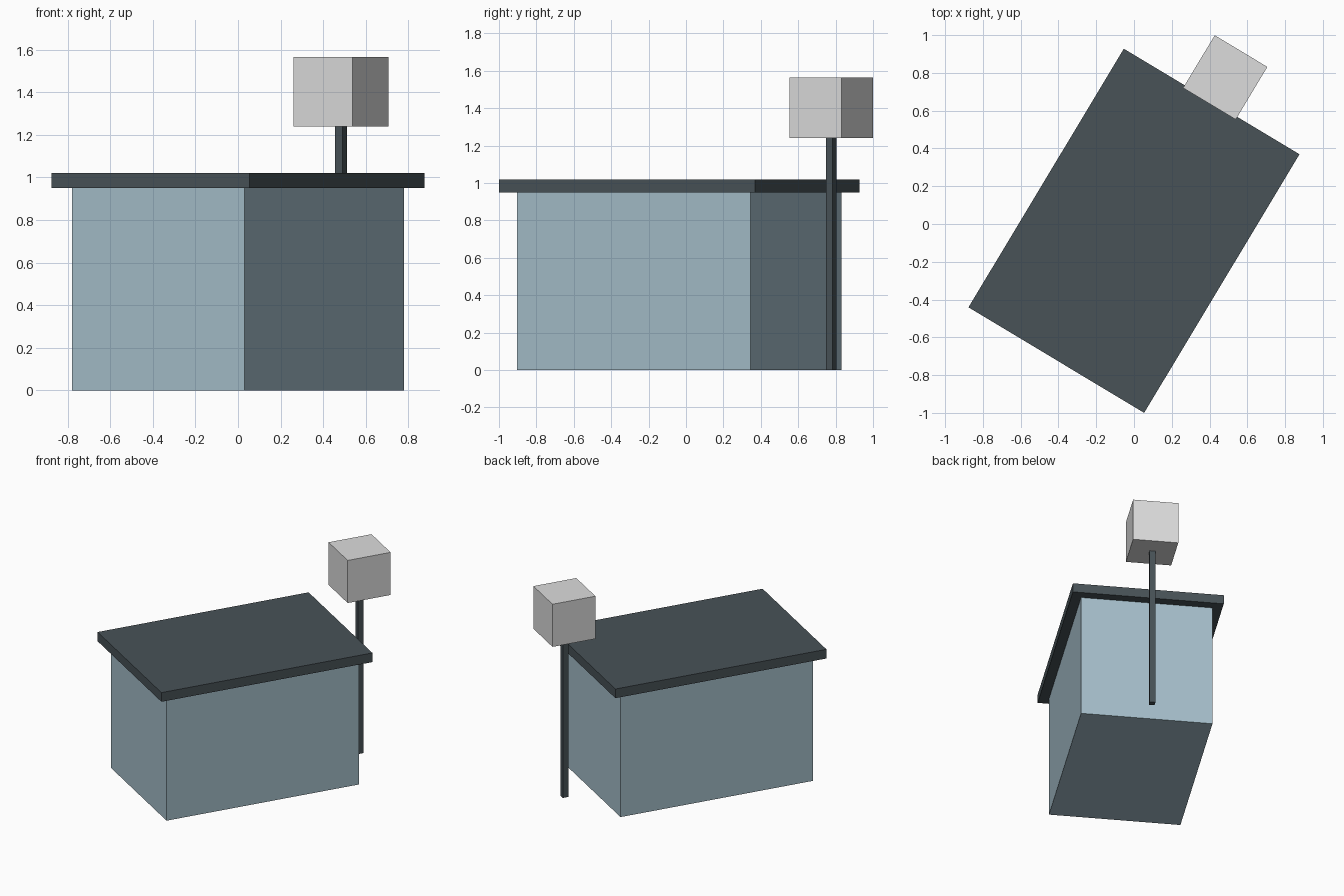
import bpy
import bmesh
from math import radians
from mathutils import Matrix

if "Cube" in bpy.data.objects:
    bpy.data.objects.remove(bpy.data.objects["Cube"], do_unlink=True)

TURN = Matrix.Rotation(radians(-31), 4, "Z")


def linear(v):
    v /= 255
    return v / 12.92 if v <= 0.04045 else ((v + 0.055) / 1.055) ** 2.4


def material(name, *rgb):
    color = [linear(v) for v in rgb] + [1]
    mat = bpy.data.materials.new(name)
    mat.use_nodes = True
    mat.diffuse_color = color
    mat.node_tree.nodes["Principled BSDF"].inputs["Base Color"].default_value = color
    return mat


def block(name, center, size, bottom, top, mat):
    """Box of the given footprint between two heights, turned with the building."""
    bm = bmesh.new()
    bmesh.ops.create_cube(bm, size=1)
    bmesh.ops.scale(bm, vec=(*size, top - bottom), verts=bm.verts)
    mesh = bpy.data.meshes.new(name)
    bm.to_mesh(mesh)
    bm.free()
    mesh.materials.append(mat)
    obj = bpy.data.objects.new(name, mesh)
    obj.matrix_world = Matrix.Translation((*center, (bottom + top) / 2)) @ TURN
    bpy.context.collection.objects.link(obj)
    return obj


wall_blue = material("pale blue grey", 165, 190, 202)
slate = material("dark slate", 72, 82, 87)
light_grey = material("light grey", 220, 220, 220)

HOUSE = (0, -0.036)
SIGN = (0.483, 0.776)

# Building with an overhanging flat roof
block("walls", HOUSE, (0.945, 1.457), 0, 0.95, wall_blue)
block("roof", HOUSE, (1.085, 1.597), 0.95, 1.02, slate)

# Cube sign on a thin post behind the building
block("sign_post", SIGN, (0.041, 0.041), 0, 1.24, slate)
block("sign_box", SIGN, (0.325, 0.325), 1.24, 1.565, light_grey)
